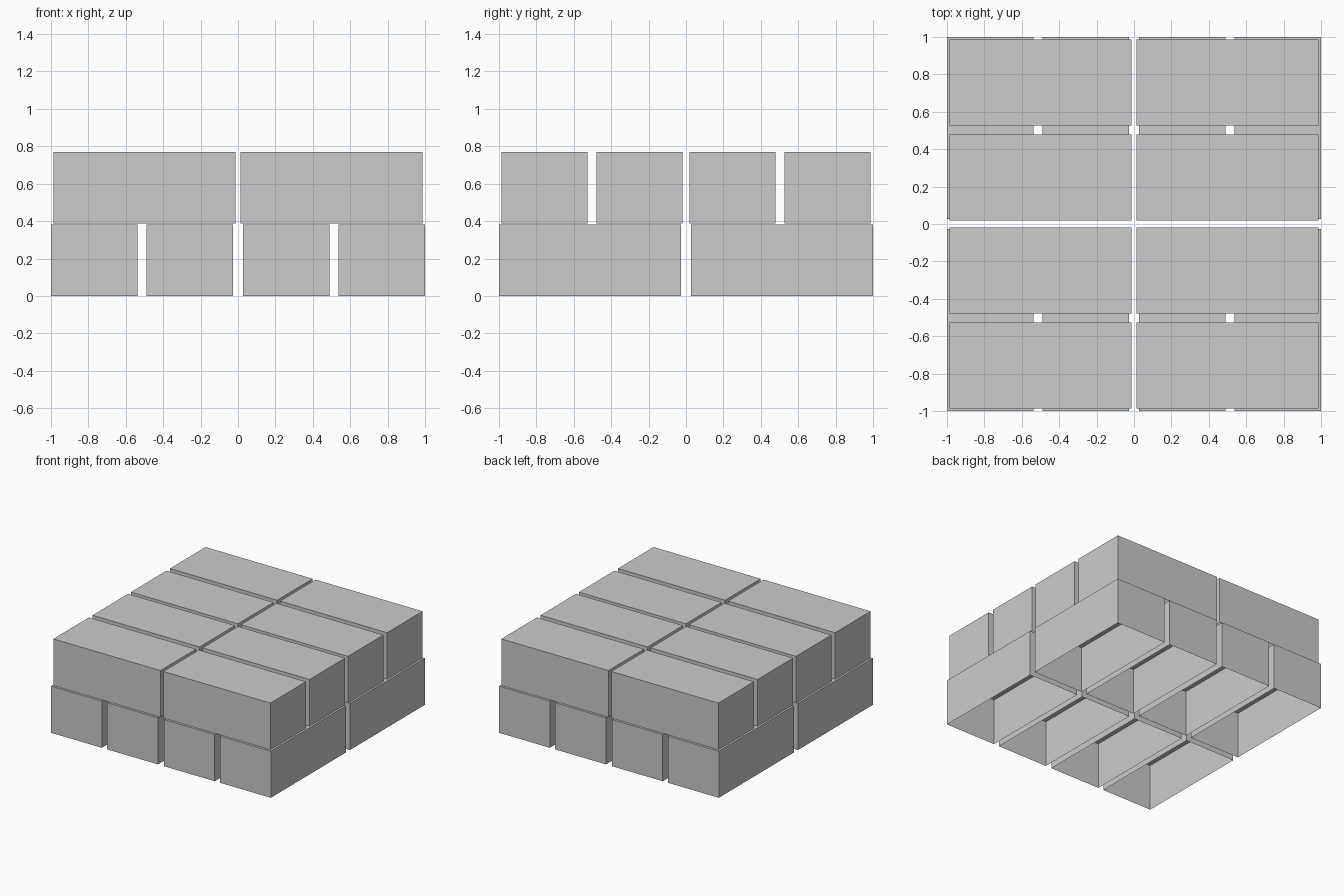
import bpy, bmesh

if "Cube" in bpy.data.objects:
    bpy.data.objects.remove(bpy.data.objects["Cube"])

LENGTH, WIDTH, HEIGHT = 0.973, 0.461, 0.383


def block_mesh():
    """Five-sided block shell, open underneath, long along x."""
    bm = bmesh.new()
    bmesh.ops.create_cube(bm, size=1)
    for v in bm.verts:
        v.co.x *= LENGTH
        v.co.y *= WIDTH
        v.co.z = (v.co.z + 0.5) * HEIGHT
    base = [f for f in bm.faces if f.normal.z < -0.5]
    bmesh.ops.delete(bm, geom=base, context='FACES_ONLY')
    mesh = bpy.data.meshes.new("block")
    bm.to_mesh(mesh)
    bm.free()
    return mesh


mesh = block_mesh()


def add_block(name, x, y, z, turn=0.0):
    obj = bpy.data.objects.new(name, mesh)
    obj.location = (x, y, z)
    obj.rotation_euler.z = turn
    bpy.context.collection.objects.link(obj)


# Lower layer: four across in x, two deep in y
for x in (-0.768, -0.258, 0.258, 0.768):
    for y in (-0.5135, 0.5135):
        add_block("lower_block", x, y, 0, 1.5707963)

# Upper layer: crosses the lower one, two across in x, four deep in y
for x in (-0.5, 0.5):
    for y in (-0.757, -0.249, 0.249, 0.757):
        add_block("upper_block", x, y, 0.387)
